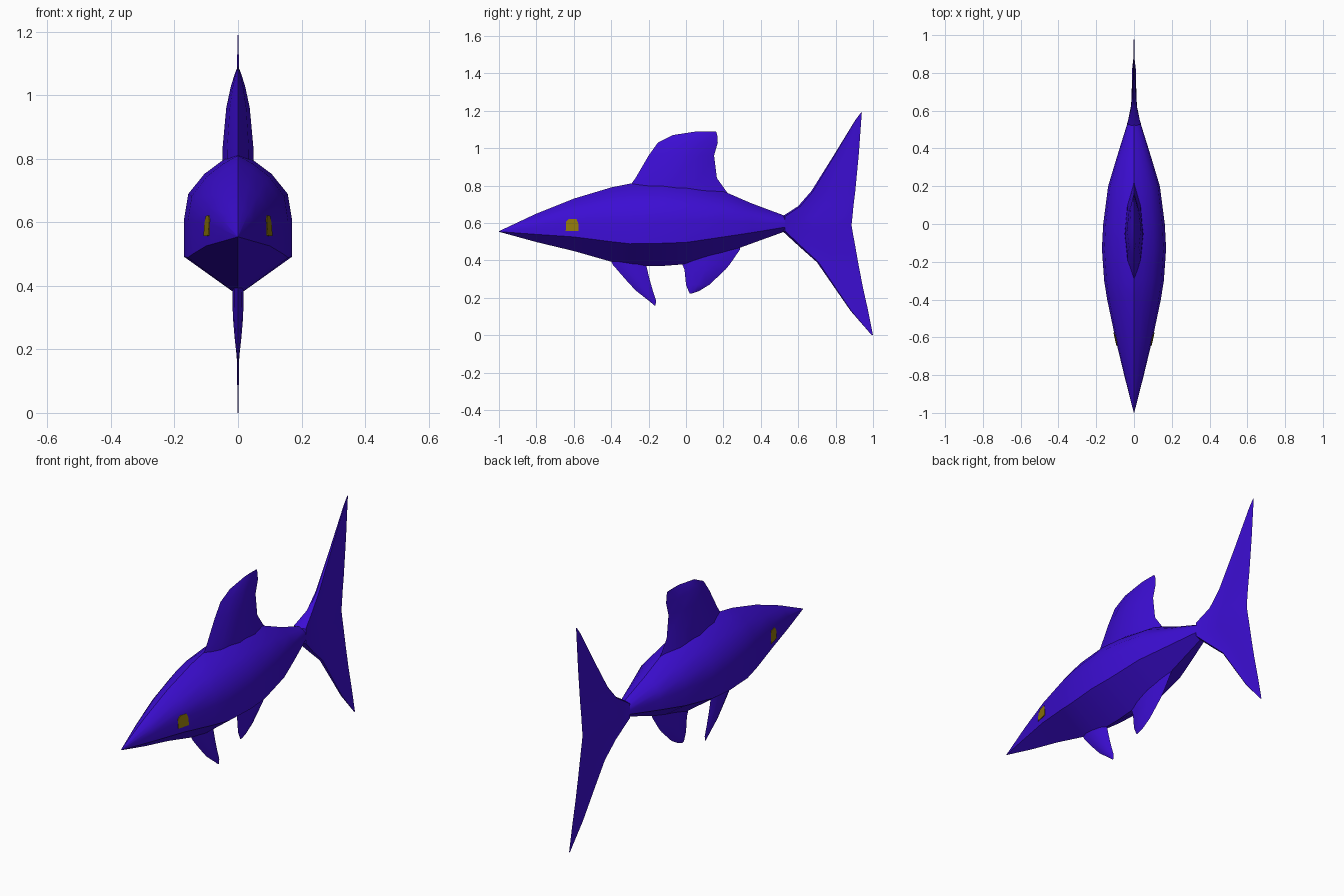
import bpy, bmesh, math

cube = bpy.data.objects.get("Cube")
if cube:
    bpy.data.objects.remove(cube, do_unlink=True)


def material(name, rgb):
    m = bpy.data.materials.new(name)
    m.use_nodes = True
    m.diffuse_color = (*rgb, 1)
    m.node_tree.nodes["Principled BSDF"].inputs["Base Color"].default_value = (*rgb, 1)
    return m


blue = material("deep blue", (0.045, 0.004, 0.65))
gold = material("dull gold", (0.28, 0.19, 0.003))


def loft(name, rings, mat, angle=35):
    """Skin closed rings of equal length and cap both ends."""
    bm = bmesh.new()
    loops = [[bm.verts.new(p) for p in ring] for ring in rings]
    n = len(loops[0])
    for a, b in zip(loops, loops[1:]):
        for i in range(n):
            j = (i + 1) % n
            bm.faces.new((a[i], a[j], b[j], b[i]))
    bm.faces.new(loops[0])
    bm.faces.new(loops[-1])
    bmesh.ops.remove_doubles(bm, verts=bm.verts, dist=0.0005)
    bmesh.ops.recalc_face_normals(bm, faces=bm.faces)
    me = bpy.data.meshes.new(name)
    bm.to_mesh(me)
    bm.free()
    me.materials.append(mat)
    ob = bpy.data.objects.new(name, me)
    bpy.context.collection.objects.link(ob)
    bpy.ops.object.select_all(action="DESELECT")
    ob.select_set(True)
    bpy.context.view_layer.objects.active = ob
    bpy.ops.object.shade_smooth_by_angle(angle=math.radians(angle))
    return ob


# Body: half cross-section scaled along the length (y, bottom, top, half width)
half = [(0, 0), (1, .27), (1, .53), (.92, .71), (.62, .85), (.3, .94), (0, 1)]
section = half + [(-x, z) for x, z in half[-2:0:-1]]
stations = [(-1, .553, .556, .001), (-.8, .498, .65, .052), (-.6, .45, .73, .1),
            (-.4, .393, .79, .142), (-.3, .37, .81, .158), (-.13, .37, .82, .17),
            (0, .38, .81, .163), (.2, .435, .77, .137), (.35, .49, .705, .092),
            (.53, .555, .638, .036)]
loft("body", [[(x * w, y, lo + z * (hi - lo)) for x, z in section]
              for y, lo, hi, w in stations], blue)


def fin(name, levels, chord):
    """Blade from levels (z, front y, back y, half thickness) and a chord profile."""
    prof = [(t, s) for t, s in chord] + [(t, -s) for t, s in chord[-2:0:-1]]
    rings = [[(s * w, y0 + t * (y1 - y0), z) for t, s in prof]
             for z, y0, y1, w in levels]
    return loft(name, rings, blue)


lens = [(0, 0), (.22, .7), (.5, 1), (.78, .7), (1, 0)]
fin("dorsal_fin", [(.74, -.34, .24, .05), (.77, -.32, .215, .05), (.84, -.27, .165, .048),
                   (.96, -.2, .15, .037), (1.03, -.15, .17, .022),
                   (1.07, -.07, .167, .009), (1.09, .06, .16, .001)], lens)
fin("front_belly_fin", [(.45, -.43, -.22, .018), (.375, -.39, -.213, .018),
                        (.3, -.325, -.195, .016), (.24, -.27, -.178, .011),
                        (.185, -.2, -.16, .005), (.16, -.17, -.163, .001)], lens)
fin("rear_belly_fin", [(.5, -.01, .285, .018), (.46, -.01, .29, .018),
                       (.38, -.02, .235, .018), (.35, -.008, .21, .017),
                       (.27, 0, .125, .013), (.235, .014, .068, .006),
                       (.224, .02, .035, .001)], lens)

# Tail: thick at the root, thin along the trailing edge
fin("tail_fin", [(0, .993, 1, .001), (.13, .88, .974, .003), (.26, .79, .945, .006),
                 (.39, .7, .92, .01), (.47, .61, .906, .015), (.557, .515, .89, .035),
                 (.59, .515, .885, .037), (.635, .515, .89, .035), (.69, .6, .895, .016),
                 (.77, .67, .905, .01), (.97, .795, .924, .005), (1.15, .905, .937, .002),
                 (1.19, .935, .94, .001)],
    [(0, 0), (.04, 1), (.2, .5), (.45, .33), (.8, .3), (1, 0)])

# Eyes: slanted plates with a rounded top
outline = [(-.643, .558), (-.575, .556), (-.575, .595), (-.585, .62),
           (-.625, .622), (-.642, .605)]
for side, name in ((1, "left_eye"), (-1, "right_eye")):
    rings = [[(side * (.109 + (y + .575) * .22 + d - .08 * (z - .556)), y, z)
              for y, z in outline] for d in (-.035, 0)]
    loft(name, rings, gold, 20)
